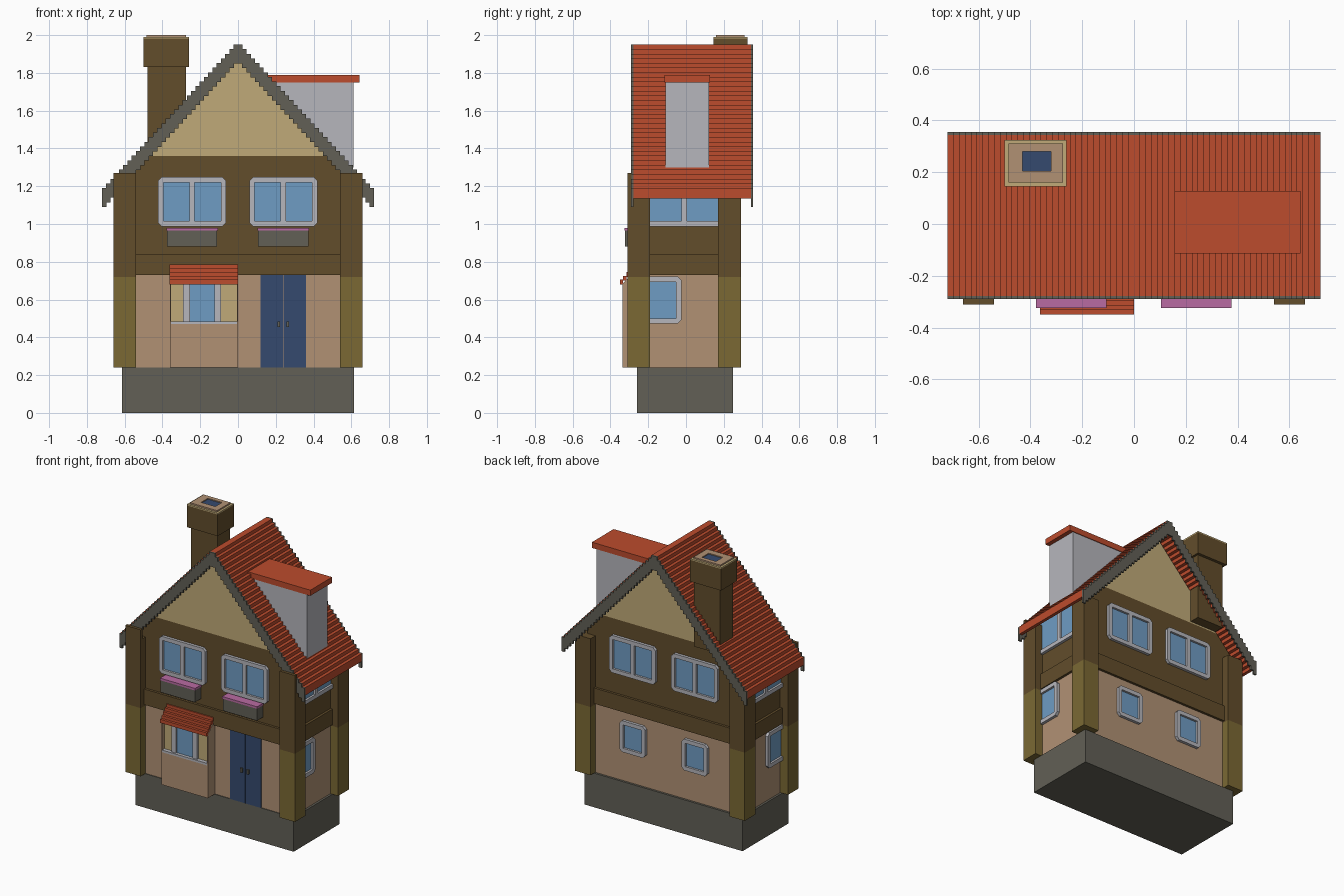
import bpy, bmesh
from mathutils import Vector

old = bpy.data.objects.get("Cube")
if old:
    bpy.data.objects.remove(old, do_unlink=True)


def material(name, rgb):
    """Flat colour from 0-255 display values, converted to linear."""
    lin = [((c / 255 + 0.055) / 1.055) ** 2.4 for c in rgb]
    m = bpy.data.materials.new(name)
    m.use_nodes = True
    m.diffuse_color = (*lin, 1)
    m.node_tree.nodes["Principled BSDF"].inputs["Base Color"].default_value = (*lin, 1)
    return m


RED = material("roof red", (188, 76, 45))
BROWN = material("dark timber", (98, 77, 43))
OLIVE = material("olive timber", (123, 105, 52))
CREAM = material("cream plaster", (192, 170, 120))
TAN = material("tan plaster", (177, 145, 116))
STONE = material("grey stone", (98, 96, 86))
FRAME = material("pale grey", (182, 182, 188))
GLASS = material("window blue", (111, 156, 196))
NAVY = material("navy", (53, 74, 110))
PINK = material("flower pink", (185, 107, 162))


def prism(name, pts, d0, d1, mat, axis="y"):
    """Extrude a (u, z) outline along the y or x axis."""
    def place(u, z, d):
        return Vector((u, d, z)) if axis == "y" else Vector((d, u, z))
    bm = bmesh.new()
    ends = [[bm.verts.new(place(u, z, d)) for u, z in pts] for d in (d0, d1)]
    for ring in ends:
        bm.faces.new(ring)
    for i in range(len(pts)):
        j = (i + 1) % len(pts)
        bm.faces.new((ends[0][i], ends[0][j], ends[1][j], ends[1][i]))
    bmesh.ops.recalc_face_normals(bm, faces=bm.faces)
    mesh = bpy.data.meshes.new(name)
    bm.to_mesh(mesh)
    bm.free()
    mesh.materials.append(mat)
    ob = bpy.data.objects.new(name, mesh)
    bpy.context.collection.objects.link(ob)
    return ob


def rect(u0, u1, z0, z1):
    return [(u0, z0), (u1, z0), (u1, z1), (u0, z1)]


def box(name, x0, x1, y0, y1, z0, z1, mat):
    return prism(name, rect(x0, x1, z0, z1), y0, y1, mat)


def stairs(u0, z0, run, rise, count):
    """Points of a stepped line, starting with a tread."""
    pts = []
    for i in range(count):
        z = z0 + i * rise
        pts += [(u0 + i * run, z), (u0 + (i + 1) * run, z)]
    return pts


def window(name, u, z, w, h, panes, wall, out, axis):
    """Chamfered frame with bars and recessed panes; out is the wall's outward sign."""
    a, b, c = w / 2, 0.028, 0.02
    d0, d1 = wall - 0.02 * out, wall + 0.02 * out
    for s in (-1, 1):
        side = [(a, c - h / 2), (a - c, -h / 2), (a - b, -h / 2),
                (a - b, h / 2), (a - c, h / 2), (a, h / 2 - c)]
        prism(name + "_frame_side", [(u + s * p, z + q) for p, q in side], d0, d1, FRAME, axis)
        zc = z + s * (h - b) / 2
        prism(name + "_frame_rail", rect(u - a + b, u + a - b, zc - b / 2, zc + b / 2),
              d0, d1, FRAME, axis)
    for i in range(1, panes):
        m = u - a + w * i / panes
        prism(name + "_mullion", rect(m - b / 2, m + b / 2, z - h / 2 + b, z + h / 2 - b),
              d0, d1, FRAME, axis)
    prism(name + "_glass", rect(u - a + b, u + a - b, z - h / 2 + b, z + h / 2 - b),
          d0, wall + 0.005 * out, GLASS, axis)


# House body
FRONT, BACK, SIDE = -0.255, 0.235, 0.60
box("stone_base", -0.615, 0.615, -0.26, 0.25, 0, 0.24, STONE)
box("ground_floor", -SIDE, SIDE, FRONT, BACK, 0.24, 0.73, TAN)
prism("upper_floor", [(-SIDE, 0.73), (SIDE, 0.73), (SIDE, 1.244), (0.49, 1.36),
                      (-0.49, 1.36), (-SIDE, 1.244)], FRONT, BACK, BROWN)
prism("gable", [(-0.49, 1.36), (0.49, 1.36), (0, 1.88)], FRONT, BACK, CREAM)
box("floor_beam", -0.617, 0.617, FRONT - 0.017, BACK + 0.017, 0.73, 0.84, BROWN)

# Corner posts
for s in (-1, 1):
    x0, x1 = sorted((s * 0.54, s * 0.66))
    for y0, y1 in ((-0.31, -0.19), (0.17, 0.29)):
        box("post_lower", x0, x1, y0, y1, 0.24, 0.72, OLIVE)
        box("post_upper", x0, x1, y0, y1, 0.72, 1.2, BROWN)
    box("post_front_top", x0, x1, -0.31, -0.288, 1.2, 1.27, BROWN)

# Stepped roof and its gable trims
STEPS, RUN = 32, 0.0225
RISE = 0.76 / (STEPS - 1)


def roof_outline(thick):
    right = stairs(0, 1.95, RUN, -RISE, STEPS)[1:]
    top = [(-x, z) for x, z in reversed(right)] + right
    return top + [(x, z - thick) for x, z in reversed(top)]


prism("roof", roof_outline(0.055), -0.278, 0.343, RED)
prism("front_roof_trim", roof_outline(0.1), -0.29, -0.278, STONE)
prism("back_roof_trim", roof_outline(0.1), 0.343, 0.355, STONE)

# Dormer
box("dormer", 0.2, 0.612, -0.108, 0.123, 1.3, 1.75, FRAME)
box("dormer_roof", 0.14, 0.642, -0.113, 0.128, 1.75, 1.79, RED)

# Chimney with an open flue
box("chimney_stem", -0.48, -0.275, 0.165, 0.305, 1.37, 1.83, BROWN)
box("chimney_head", -0.5, -0.26, 0.145, 0.325, 1.83, 1.982, BROWN)
box("chimney_rim", -0.5, -0.26, 0.145, 0.325, 1.982, 1.99, CREAM)
for x0, x1, y0, y1 in ((-0.485, -0.43, 0.16, 0.31), (-0.32, -0.275, 0.16, 0.31),
                       (-0.43, -0.32, 0.16, 0.205), (-0.43, -0.32, 0.28, 0.31)):
    box("chimney_cap", x0, x1, y0, y1, 1.99, 2.0, TAN)
box("flue", -0.43, -0.32, 0.205, 0.28, 1.985, 1.993, NAVY)

# Windows
for x in (-0.243, 0.24):
    window("front_upper_window", x, 1.118, 0.36, 0.262, 2, FRONT, -1, "y")
    window("back_upper_window", x, 1.118, 0.36, 0.262, 2, BACK, 1, "y")
    window("back_lower_window", x, 0.56, 0.2, 0.22, 1, BACK, 1, "y")
    box("planter", x - 0.133, x + 0.133, -0.322, FRONT, 0.88, 0.965, STONE)
    box("planter_flowers", x - 0.136, x + 0.136, -0.325, FRONT, 0.965, 0.98, PINK)
for s in (-1, 1):
    window("side_upper_window", -0.01, 1.118, 0.44, 0.262, 2, s * SIDE, s, "x")
    window("side_lower_window", -0.122, 0.597, 0.195, 0.25, 1, s * SIDE, s, "x")

# Bay with a small stepped awning
box("bay_base", -0.355, -0.005, -0.335, FRONT, 0.24, 0.47, TAN)
box("bay_sill", -0.355, -0.005, -0.337, FRONT, 0.47, 0.485, FRAME)
for x in (-0.36, -0.005):
    prism("bay_side", [(-0.335, 0.24), (FRONT, 0.24), (FRONT, 0.765), (-0.335, 0.685)],
          x, x + 0.005, TAN, "x")
box("bay_panel", -0.355, -0.005, -0.31, FRONT, 0.485, 0.70, CREAM)
box("bay_glass", -0.255, -0.125, -0.315, FRONT, 0.485, 0.70, GLASS)
for x in (-0.29, -0.125):
    box("bay_frame", x, x + 0.035, -0.325, FRONT, 0.485, 0.69, FRAME)
awning = stairs(-0.35, 0.705, 0.0175, 0.02, 5)
prism("awning", awning + [(y, z - 0.025) for y, z in reversed(awning)], -0.362, 0, RED, "x")

# Double door with handles
for x0, x1, knob in ((0.12, 0.239, 0.216), (0.241, 0.36, 0.264)):
    box("door_leaf", x0, x1, FRONT - 0.006, FRONT, 0.24, 0.73, NAVY)
    box("door_handle", knob - 0.007, knob + 0.007, -0.275, FRONT, 0.455, 0.485, STONE)
